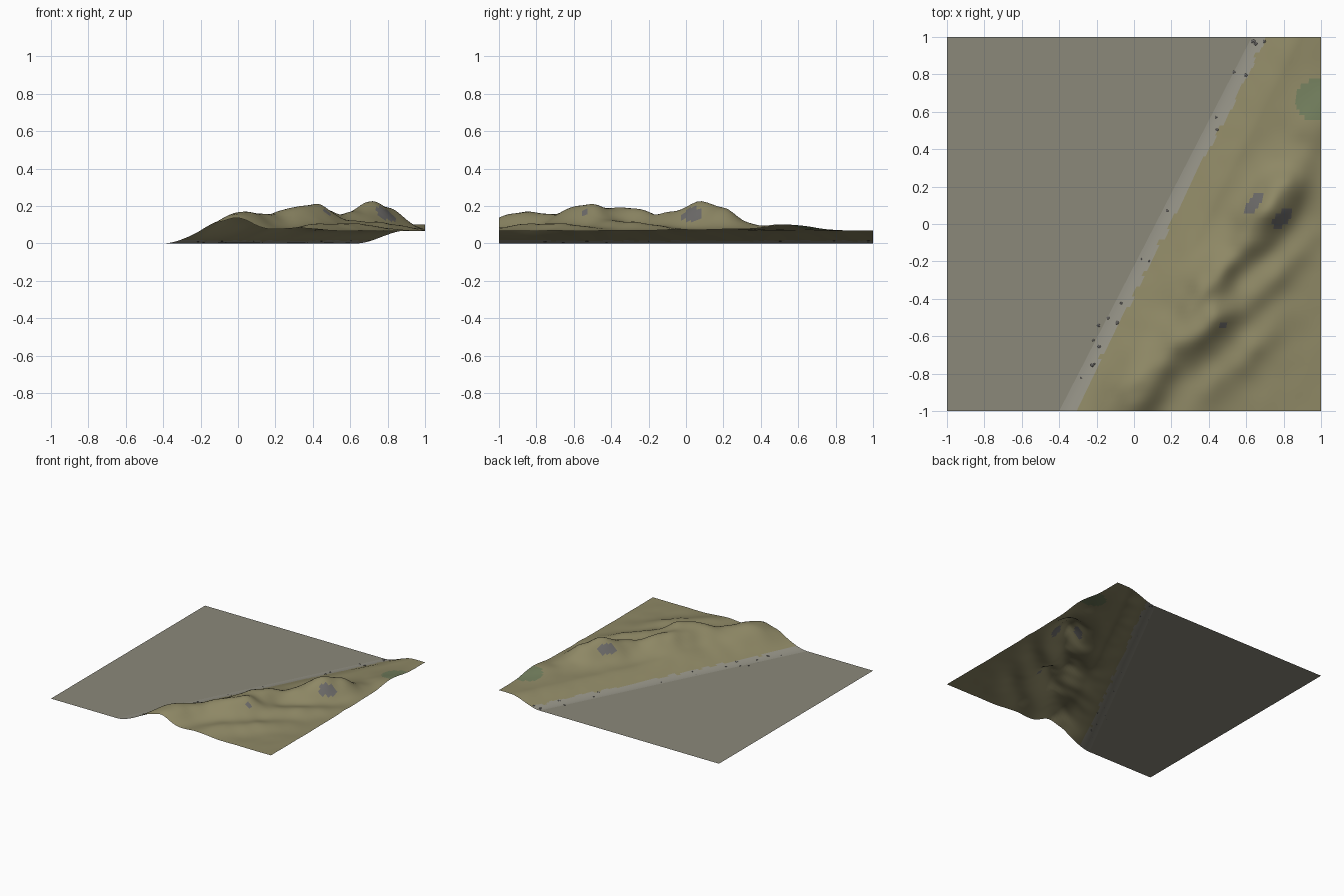
import bpy, bmesh, math, random
from mathutils import Vector, noise

if "Cube" in bpy.data.objects:
    bpy.data.objects.remove(bpy.data.objects["Cube"])

random.seed(4)


def material(name, r, g, b):
    m = bpy.data.materials.new(name)
    m.diffuse_color = (r, g, b, 1)
    m.use_nodes = True
    m.node_tree.nodes["Principled BSDF"].inputs["Base Color"].default_value = m.diffuse_color
    return m


SAND = material("wet_sand", 0.26, 0.25, 0.195)
SHORE = material("pale_shore", 0.30, 0.29, 0.24)
GRASS = material("dry_grass", 0.27, 0.245, 0.13)
GREEN = material("green_grass", 0.17, 0.21, 0.11)
ROCK = material("rock", 0.15, 0.145, 0.14)

# Hills: x, y, height, half length, half width on the seaward and inland sides
HILLS = [
    (0.02, -0.90, 0.095, 0.13, 0.11, 0.08),
    (0.18, -0.66, 0.060, 0.14, 0.09, 0.07),
    (0.40, -0.54, 0.130, 0.15, 0.09, 0.08),
    (0.42, -0.30, 0.105, 0.14, 0.10, 0.06),
    (0.70, 0.00, 0.105, 0.17, 0.09, 0.07),
    (0.76, 0.17, 0.085, 0.14, 0.09, 0.07),
    (0.62, -0.68, 0.035, 0.18, 0.06, 0.06),
    (0.74, -0.28, 0.045, 0.18, 0.06, 0.06),
    (0.40, -0.86, 0.025, 0.15, 0.06, 0.06),
    (0.98, 0.54, 0.035, 0.12, 0.10, 0.08),
]
ALONG = Vector((0.66, 0.75)).normalized()
INLAND = Vector((ALONG.y, -ALONG.x))


def shore_x(y):
    return -0.40 + 0.515 * (y + 1)


def smooth(t):
    t = max(0.0, min(1.0, t))
    return t * t * (3 - 2 * t)


def height(x, y):
    d = x - shore_x(y)
    base = 0.068 * smooth(d / 0.27)
    h = 0.0
    for hx, hy, amp, la, sea, land in HILLS:
        p = Vector((x - hx, y - hy))
        u, v = p.dot(ALONG), p.dot(INLAND)
        w = land if v > 0 else sea
        h += amp * math.exp(-0.5 * ((u / la) ** 2 + (v / w) ** 2))
    rough = noise.noise(Vector((x * 9, y * 9, 0.3)))
    fade = smooth(d / 0.25)
    return max(0.0, base + fade * (h * (1 + 0.15 * rough) + 0.003 * rough))


def make_object(name, bm, mats):
    me = bpy.data.meshes.new(name)
    bm.normal_update()
    bm.to_mesh(me)
    bm.free()
    for m in mats:
        me.materials.append(m)
    ob = bpy.data.objects.new(name, me)
    bpy.context.collection.objects.link(ob)
    return ob


# Flat tidal sheet
bm = bmesh.new()
corners = [(-1, -1), (shore_x(-1), -1), (shore_x(1), 1), (-1, 1)]
bm.faces.new([bm.verts.new((x, y, 0)) for x, y in corners])
make_object("tidal_flat", bm, [SAND])

# Open terrain sheet, with grid rows running from the shoreline to the right edge
NX, NY = 60, 72
bm = bmesh.new()
rows = []
for j in range(NY + 1):
    y = -1 + 2 * j / NY
    s = shore_x(y)
    row = []
    for i in range(NX + 1):
        x = s + (1 - s) * i / NX
        row.append(bm.verts.new((x, y, height(x, y))))
    rows.append(row)
for j in range(NY):
    for i in range(NX):
        bm.faces.new((rows[j][i], rows[j][i + 1], rows[j + 1][i + 1], rows[j + 1][i]))
bm.normal_update()
for f in bm.faces:
    f.smooth = True
    c = f.calc_center_median()
    d = c.x - shore_x(c.y)
    if d < 0.08 + 0.02 * noise.noise(c * 15):
        f.material_index = 0
    elif f.normal.z < 0.72:
        f.material_index = 3
    elif (c.x - 0.97) ** 2 + (c.y - 0.66) ** 2 < 0.012:
        f.material_index = 2
    else:
        f.material_index = 1
make_object("dune_hills", bm, [SHORE, GRASS, GREEN, ROCK])

# Small stones along the shoreline, with a cluster at the back end
bm = bmesh.new()
spots = [(random.uniform(-0.95, 0.95), 0.012) for _ in range(16)]
spots += [(random.uniform(0.96, 0.98), 0.018) for _ in range(4)]
for y, r in spots:
    x = shore_x(y) + random.uniform(-0.03, 0.08)
    res = bmesh.ops.create_icosphere(bm, subdivisions=1, radius=r * random.uniform(0.4, 1))
    for v in res["verts"]:
        v.co.z = max(v.co.z * 0.6, 0) + height(x, y)
        v.co.x += x
        v.co.y += y
make_object("shore_stones", bm, [ROCK])
